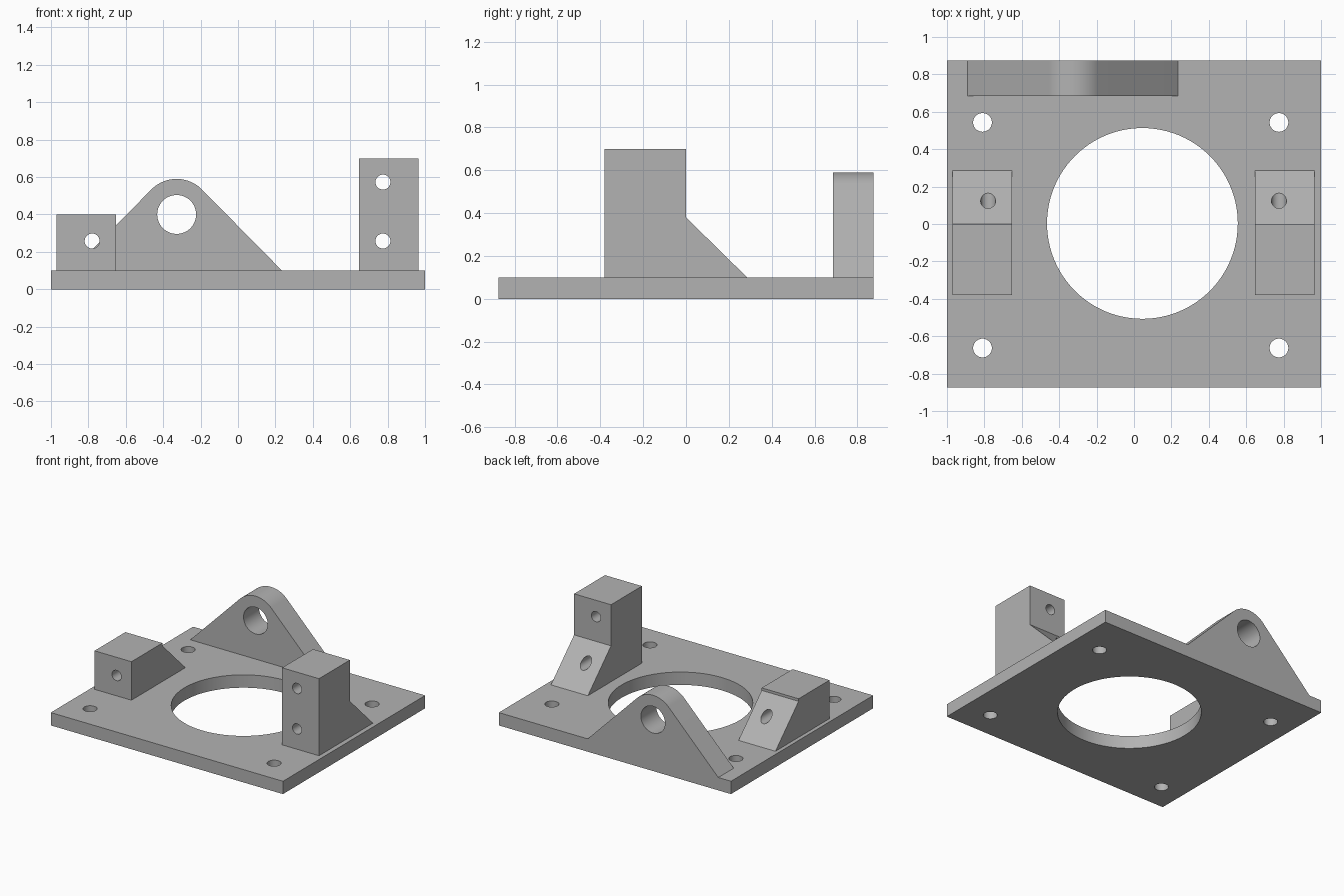
import bpy, bmesh, math
from mathutils import Matrix, Vector

cube = bpy.data.objects.get("Cube")
if cube:
    bpy.data.objects.remove(cube, do_unlink=True)

grey = bpy.data.materials.new("plain grey")
grey.use_nodes = True
COLOUR = (0.45, 0.45, 0.45, 1)
grey.diffuse_color = COLOUR
grey.node_tree.nodes["Principled BSDF"].inputs["Base Color"].default_value = COLOUR

PLATE_TOP = 0.1


def prism(name, profile, direction):
    """Sweep a closed flat outline along a direction."""
    bm = bmesh.new()
    face = bm.faces.new([bm.verts.new(p) for p in profile])
    swept = bmesh.ops.extrude_face_region(bm, geom=[face])["geom"]
    bmesh.ops.translate(bm, vec=Vector(direction),
                        verts=[v for v in swept if isinstance(v, bmesh.types.BMVert)])
    bmesh.ops.recalc_face_normals(bm, faces=bm.faces)
    mesh = bpy.data.meshes.new(name)
    bm.to_mesh(mesh)
    bm.free()
    mesh.materials.append(grey)
    obj = bpy.data.objects.new(name, mesh)
    bpy.context.collection.objects.link(obj)
    return obj


def drill(obj, centre, radius, axis, segments=48):
    """Cut a round through-hole along z or y."""
    turn = Matrix.Rotation(math.pi / 2, 4, "X") if axis == "Y" else Matrix()
    bm = bmesh.new()
    bmesh.ops.create_cone(bm, cap_ends=True, segments=segments, radius1=radius,
                          radius2=radius, depth=2, matrix=Matrix.Translation(centre) @ turn)
    mesh = bpy.data.meshes.new("drill")
    bm.to_mesh(mesh)
    bm.free()
    mesh.materials.append(grey)
    cutter = bpy.data.objects.new("drill", mesh)
    cutter.hide_render = True
    bpy.context.collection.objects.link(cutter)
    mod = obj.modifiers.new("hole", "BOOLEAN")
    mod.operation, mod.solver, mod.object = "DIFFERENCE", "EXACT", cutter
    bpy.context.view_layer.objects.active = obj
    bpy.ops.object.modifier_apply(modifier=mod.name)
    bpy.data.objects.remove(cutter, do_unlink=True)


# Base plate with a large opening and four screw holes
plate = prism("base_plate", [(-1, -0.875, 0), (1, -0.875, 0), (1, 0.875, 0), (-1, 0.875, 0)],
              (0, 0, PLATE_TOP))
drill(plate, (0.045, 0.003, 0), 0.51, "Z", 96)
for x in (-0.81, 0.775):
    for y in (-0.663, 0.543):
        drill(plate, (x, y, 0), 0.05, "Z")

# Rear lug: rounded top tangent to two sloping sides
cx, cz, r = -0.328, 0.4, 0.19
half_base = 0.563
tangent = math.atan2(PLATE_TOP - cz, half_base) + math.acos(
    r / math.hypot(half_base, PLATE_TOP - cz))
STEPS = 24
outline = [(cx - half_base, 0.685, PLATE_TOP), (cx + half_base, 0.685, PLATE_TOP)]
for i in range(STEPS + 1):
    a = tangent + (math.pi - 2 * tangent) * i / STEPS
    outline.append((cx + r * math.cos(a), 0.685, cz + r * math.sin(a)))
lug = prism("rear_lug", outline, (0, 0.19, 0))
drill(lug, (cx, 0.78, cz), 0.104, "Y", 64)


# Side blocks with a sloping brace behind and screw holes through the front
def side_block(name, x, top, hole_x, hole_heights):
    side = [(-0.38, PLATE_TOP), (0.285, PLATE_TOP), (0, 0.38), (0, top), (-0.38, top)]
    block = prism(name, [(x, y, z) for y, z in side], (0.318, 0, 0))
    for z in hole_heights:
        drill(block, (hole_x, 0, z), 0.04, "Y")
    return block


short_block = side_block("right_short_block", -0.97, 0.4, -0.78, [0.258])
tall_block = side_block("left_tall_block", 0.646, 0.7, 0.775, [0.258, 0.573])

# Smooth round walls, keep edges sharp
bpy.ops.object.select_all(action="DESELECT")
for obj in (plate, lug, short_block, tall_block):
    obj.select_set(True)
bpy.ops.object.shade_smooth_by_angle(angle=math.radians(30))
